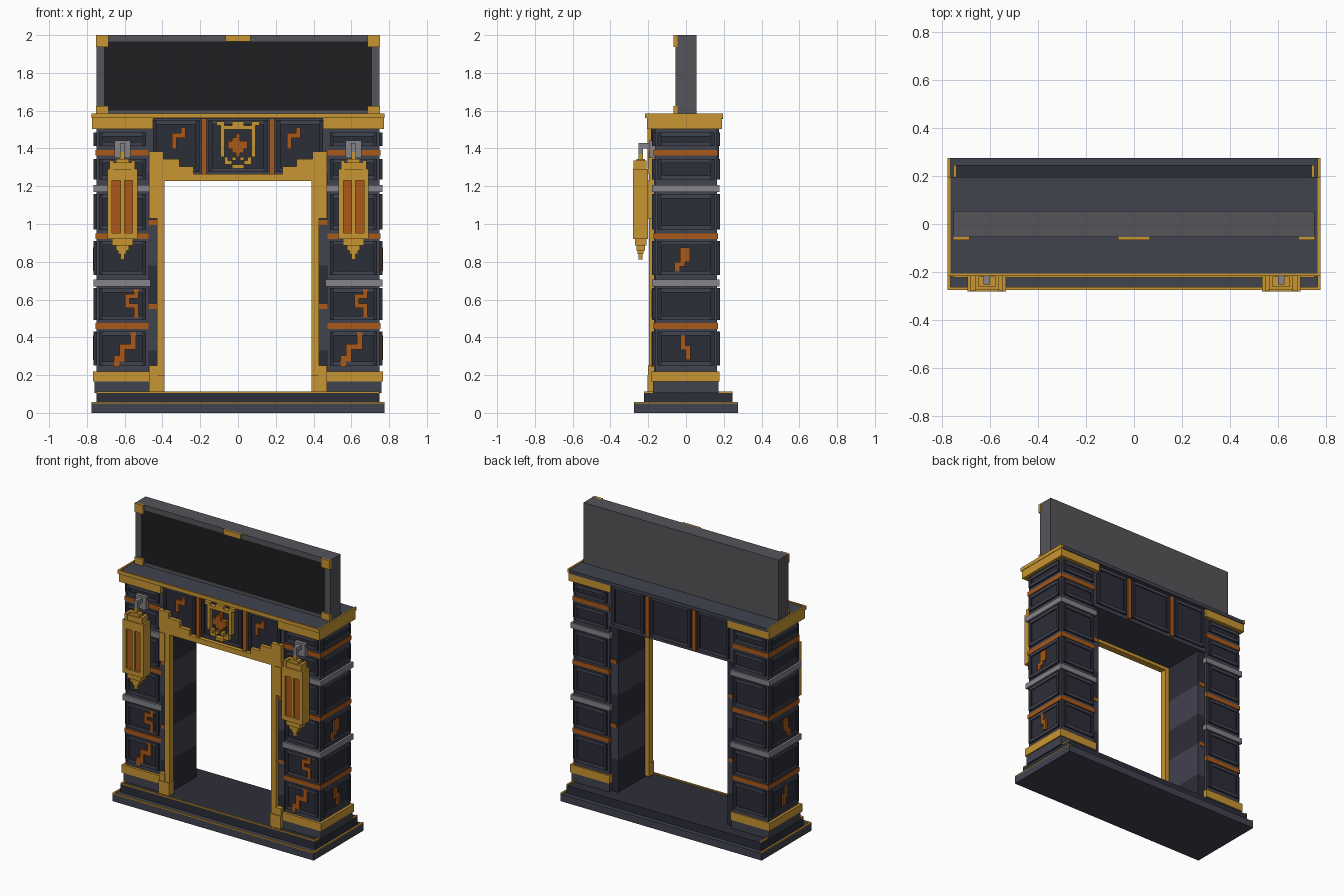
import bpy, bmesh

if "Cube" in bpy.data.objects:
    bpy.data.objects.remove(bpy.data.objects["Cube"])

def lin(h):
    c = [int(h[i:i + 2], 16) / 255 for i in (0, 2, 4)]
    return tuple(v / 12.92 if v < .04 else ((v + .055) / 1.055) ** 2.4 for v in c) + (1,)

COLORS = dict(gold="C89632", copper="A85818", dark="2C2E38", slate="40424F",
              grey="85858A", steel="55555A", black="1E1D21")
mats = {}
for k, h in COLORS.items():
    mats[k] = bpy.data.materials.new(k)
    mats[k].diffuse_color = lin(h)

parts = {}

def box(name, mat, x0, x1, y0, y1, z0, z1, mirror=False):
    boxes = parts.setdefault((name, mat), [])
    boxes.append((x0, x1, y0, y1, z0, z1))
    if mirror:
        boxes.append((-x1, -x0, y0, y1, z0, z1))

def on(face, name, mat, u0, u1, d0, d1, z0, z1):
    """Box on a wall: u runs along the wall, d is its distance from the centre."""
    if face == "front":
        box(name, mat, u0, u1, -d1, -d0, z0, z1)
    elif face == "back":
        box(name, mat, u0, u1, d0, d1, z0, z1)
    elif face == "right":
        box(name, mat, d0, d1, u0, u1, z0, z1)
    else:
        box(name, mat, -d1, -d0, u0, u1, z0, z1)

def panel(face, name, u0, u1, d, z0, z1, rim=.022):
    """Recessed plate with a raised rim."""
    on(face, name, "dark", u0, u1, d - .01, d + .006, z0, z1)
    for a, b, c, e in ((u0, u0 + rim, z0, z1), (u1 - rim, u1, z0, z1),
                       (u0 + rim, u1 - rim, z0, z0 + rim), (u0 + rim, u1 - rim, z1 - rim, z1)):
        on(face, name + "_rim", "slate" if c != z0 or e != z1 else "dark", a, b, d, d + .014, c, e)

def pixels(face, name, rows, u, ztop, cell, d0, d1, cellz=None):
    """Pixel pattern, X is gold and c is copper, runs joined into bars."""
    cz = cellz or cell
    for r, row in enumerate(rows):
        i = 0
        while i < len(row):
            j = i
            while j < len(row) and row[j] == row[i]:
                j += 1
            if row[i] != ".":
                m = "gold" if row[i] == "X" else "copper"
                on(face, name + "_" + m, m, u + i * cell, u + j * cell, d0, d1,
                   ztop - (r + 1) * cz, ztop - r * cz)
            i = j

def trim(name, X, y0, y1, z0, z1, w=.012):
    """Gold edging along the front and both sides."""
    box(name, "gold", -X, X, y0, y0 + w, z0, z1)
    box(name, "gold", X - w, X, y0 + w, y1, z0, z1, True)

# Stepped base
box("base_lower", "slate", -.775, .775, -.275, .275, 0, .05)
trim("base_lower_trim", .775, -.275, .275, .05, .057)
box("base_upper", "dark", -.75, .75, -.222, .245, .05, .105)
trim("base_upper_trim", .75, -.222, .245, .105, .112)

# Pillars: core, foot, bands, inner jamb
box("pillar_core", "slate", .475, .75, -.165, .165, .105, 1.55, True)
box("pillar_foot", "slate", .47, .76, -.175, .172, .105, .165, True)
box("pillar_foot_band", "gold", .465, .768, -.182, .177, .165, .22, True)
for z in (.67, 1.17):
    box("stone_band", "grey", .463, .765, -.18, .177, z, z + .037, True)
for z in (.445, .92, 1.362):
    box("copper_band", "copper", .473, .754, -.172, .169, z, z + .03, True)
zs = [.105, .33, .56, .78, 1.0, 1.27]
for i in range(5):
    box("jamb_" + ("light" if i % 2 else "dark"), "slate" if i % 2 else "dark",
        .42, .476, -.17, .145, zs[i], zs[i + 1], True)
for z in (.55, .995):
    box("jamb_inlay", "copper", .43, .475, -.173, .149, z, z + .026, True)

# Pillar panels on three sides
for z0, z1 in ((.25, .432), (.492, .66), (.73, .91), (.97, 1.158), (1.235, 1.345), (1.412, 1.485)):
    for s in (-1, 1):
        for f in ("front", "back"):
            panel(f, "pillar_panel", s * .612 - .125, s * .612 + .125, .165, z0, z1)
    for f in ("right", "left"):
        panel(f, "pillar_side_panel", -.15, .15, .75, z0, z1)

# Copper cracks
LOW = ["...c", "...c", ".ccc", ".c..", "cc..", "c..."]
MID = ["..c", "ccc", "c..", "ccc", "..c", "..c"]
for s, o1, o2 in ((-1, -.045, .015), (1, -.07, .005)):
    u = s * .612
    pixels("front", "pillar_crack", LOW, u + o1, .428, .029, .165, .182, .031)
    pixels("front", "pillar_crack", MID, u + o2, .655, .023, .165, .182, .025)
for f in ("right", "left"):
    pixels(f, "side_crack", ["c.", "c.", "cc", ".c", ".c"], -.028, .41, .026, .75, .767)
    pixels(f, "side_crack", [".cc", ".cc", ".cc", "cc.", "c.."], -.06, .875, .027, .75, .767, .025)

# Lintel with three panels front and back
box("lintel", "slate", -.476, .476, -.168, .16, 1.25, 1.56)
for f in ("front", "back"):
    for u0, u1 in ((-.45, -.205), (-.155, .155), (.205, .45)):
        panel(f, "lintel_panel", u0, u1, .168 if f == "front" else .16, 1.275, 1.55)
    for s in (-1, 1):
        on(f, "lintel_strip", "copper", s * .18 - .014, s * .18 + .014, .15, .185 if f == "front" else .172, 1.26, 1.56)
for u in (-.35, .26):
    pixels("front", "lintel_crack", ["..c", "ccc", "c..", "c.."], u, 1.51, .024, .16, .186, .028)

# Central emblem
pixels("front", "emblem", ["XX..XXX..XX", ".XXXXXXXXX.", ".X.......X.", ".X...c...X.",
                           ".X..cc...X.", ".X.ccccc.X.", ".X.ccccc.X.", ".X..ccc..X.",
                           ".X...c...X.", "..X.X.X.X..", "..XX...XX..", "....XXX...."],
       -.114, 1.542, .0207, .165, .205)

# Gold opening frame with stepped corners
box("frame_post", "gold", .39, .43, -.195, -.15, .11, 1.23, True)
box("frame_foot", "gold", .388, .47, -.205, -.15, .11, .2, True)
box("frame_foot", "gold", .425, .47, -.2, -.15, .2, .25, True)
box("frame_head", "gold", -.47, .47, -.195, -.15, 1.228, 1.265)
box("frame_shoulder", "gold", .425, .47, -.2, -.15, 1.03, 1.23, True)
for x, z in ((.235, 1.305), (.31, 1.345), (.395, 1.385)):
    box("frame_step", "gold", x, .472, -.2, -.15, 1.264, z, True)

# Cornice
box("cornice_slab", "slate", -.763, .763, -.205, .195, 1.555, 1.58)
trim("cornice_trim", .775, -.217, .195, 1.56, 1.586)
box("cornice_block", "gold", .45, .772, -.207, .19, 1.502, 1.562, True)

# Lanterns: (half width, half depth, z range)
for s in (-1, 1):
    x, y = s * .612, -.24
    def tier(name, mat, w, d, z0, z1):
        box(name, mat, x - w, x + w, y - d, y + d, z0, z1)
    tier("lantern_core", "copper", .06, .028, .94, 1.24)
    for w, d, z0, z1 in ((.08, .04, .92, .952), (.08, .04, 1.23, 1.29), (.062, .032, 1.29, 1.325),
                         (.035, .022, 1.325, 1.345), (.012, .012, 1.345, 1.38), (.055, .03, .885, .92),
                         (.035, .022, .86, .885), (.022, .016, .84, .86), (.011, .011, .812, .84)):
        tier("lantern_tier", "gold", w, d, z0, z1)
    for t in (-1, 1):
        box("lantern_bar", "gold", x + t * .067 - .013, x + t * .067 + .013, y - .04, y + .04, .95, 1.232)
        box("lantern_finial", "gold", x + t * .058 - .01, x + t * .058 + .01, y - .038, y + .03, 1.29, 1.335)
    box("lantern_mullion", "gold", x - .01, x + .01, y - .038, y + .038, .95, 1.232)
    box("lantern_back", "gold", x - .06, x + .06, y + .026, y + .038, .95, 1.232)
    # Wall hook
    box("hook_plate", "grey", x - .042, x + .042, -.195, -.165, 1.35, 1.442)
    box("hook_arm", "grey", x - .014, x + .014, -.252, -.19, 1.4, 1.43)
    box("hook_drop", "grey", x - .014, x + .014, -.252, -.228, 1.37, 1.4)

# Upper board with dark face, frame and gold corners
box("board", "steel", -.75, .75, -.045, .055, 1.58, 2.0)
box("board_face", "black", -.712, .712, -.05, -.04, 1.6, 1.965)
box("board_frame", "steel", .71, .75, -.055, -.045, 1.58, 2.0, True)
box("board_frame", "steel", -.71, .71, -.055, -.045, 1.965, 2.0)
box("board_frame", "steel", -.71, .71, -.055, -.045, 1.58, 1.602)
box("board_corner", "gold", .685, .752, -.066, -.045, 1.938, 2.0, True)
box("board_corner", "gold", .685, .752, -.066, -.045, 1.58, 1.625, True)
box("board_tab", "gold", -.066, .066, -.066, -.045, 1.965, 2.0)

# Turn the collected boxes into objects
for (name, mat), boxes in parts.items():
    bm = bmesh.new()
    for x0, x1, y0, y1, z0, z1 in boxes:
        for v in bmesh.ops.create_cube(bm, size=1)["verts"]:
            v.co = (x1 if v.co.x > 0 else x0, y1 if v.co.y > 0 else y0, z1 if v.co.z > 0 else z0)
    me = bpy.data.meshes.new(name)
    bm.to_mesh(me)
    bm.free()
    me.materials.append(mats[mat])
    bpy.context.collection.objects.link(bpy.data.objects.new(name, me))

for m in bpy.data.materials:
    if m.users and not m.is_grease_pencil:
        m.use_nodes = True
        m.node_tree.nodes["Principled BSDF"].inputs["Base Color"].default_value = m.diffuse_color
